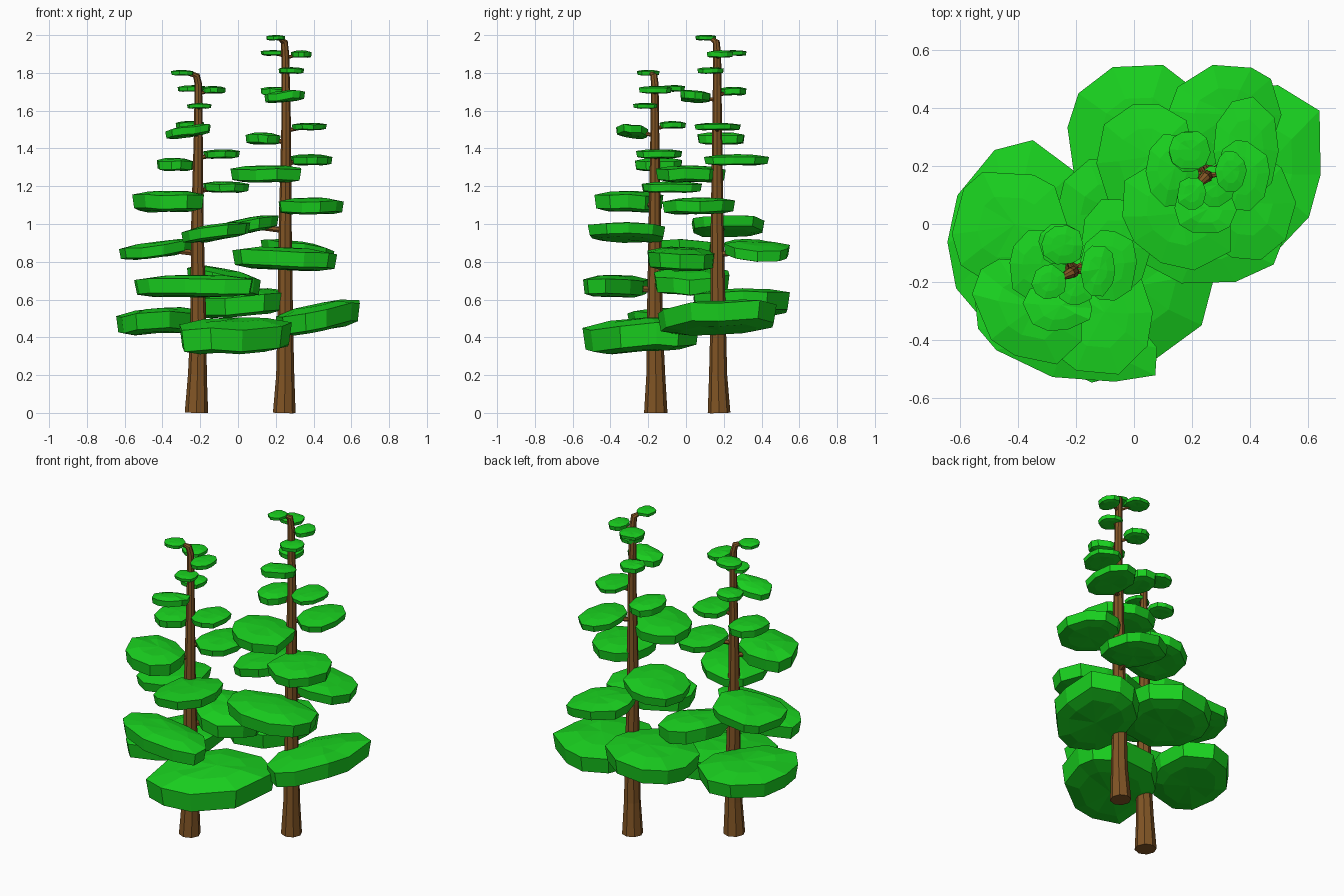
import bpy, bmesh, math, random
from mathutils import Vector

if "Cube" in bpy.data.objects:
    bpy.data.objects.remove(bpy.data.objects["Cube"])

random.seed(4)


def material(name, rgb):
    m = bpy.data.materials.new(name)
    m.diffuse_color = (*rgb, 1)
    m.use_nodes = True
    m.node_tree.nodes["Principled BSDF"].inputs["Base Color"].default_value = m.diffuse_color
    return m


BARK = material("bark", (0.22, 0.09, 0.018))
LEAF = material("leaf", (0.01, 0.65, 0.014))


def add_object(name, verts, faces, mat):
    me = bpy.data.meshes.new(name)
    me.from_pydata([tuple(v) for v in verts], [], faces)
    bm = bmesh.new()
    bm.from_mesh(me)
    bmesh.ops.recalc_face_normals(bm, faces=bm.faces)
    bm.to_mesh(me)
    bm.free()
    me.materials.append(mat)
    ob = bpy.data.objects.new(name, me)
    bpy.context.collection.objects.link(ob)
    return ob


def loft(rings, n):
    """Quads between consecutive rings of n points."""
    return [(r * n + i, r * n + (i + 1) % n, (r + 1) * n + (i + 1) % n, (r + 1) * n + i)
            for r in range(rings - 1) for i in range(n)]


def tube(name, path, n=8):
    """Tapered tube through (x, y, z, radius) points."""
    pts = [Vector(p[:3]) for p in path]
    verts = []
    for k, p in enumerate(pts):
        d = pts[min(k + 1, len(pts) - 1)] - pts[max(k - 1, 0)]
        q = Vector((0, 0, 1)).rotation_difference(d)
        for i in range(n):
            a = math.tau * i / n
            verts.append(p + q @ Vector((math.cos(a), math.sin(a), 0)) * path[k][3])
    faces = loft(len(path), n) + [tuple(range(n)), tuple(range(len(verts) - n, len(verts)))]
    return add_object(name, verts, faces, BARK)


def pad(name, x0, x1, y0, y1, z0, z1, sx=0, sy=0, skew=0, n=10):
    """Faceted foliage pad filling the given bounds, tilted by sx, sy, skewed in plan."""
    outline = []
    for i in range(n):
        a = math.tau * (i + random.uniform(-0.22, 0.22)) / n
        c, s = math.cos(a), math.sin(a)
        r = random.uniform(0.97, 1.06) / (abs(c) ** 2.3 + abs(s) ** 2.3) ** (1 / 2.3)
        outline.append(((c + skew * s) * r, (s + skew * c) * r, random.uniform(-0.08, 0.08)))
    verts = []
    # bottom ring, lower rim, upper rim, crown ring
    for s, z in ((0.65, -0.5), (0.95, -0.38), (1.0, 0.27), (0.55, 0.45)):
        for x, y, dz in outline:
            verts.append(Vector((x * s, y * s, z + dz * s)))
    verts += [Vector((0, 0, -0.5)), Vector((0.1, 0.05, 0.5))]
    for v in verts:
        v.z += sx * v.x + sy * v.y
    # fit to bounds
    for ax, (lo, hi) in enumerate(((x0, x1), (y0, y1), (z0, z1))):
        a, b = min(v[ax] for v in verts), max(v[ax] for v in verts)
        for v in verts:
            v[ax] = lo + (v[ax] - a) / (b - a) * (hi - lo)
    faces = loft(4, n)
    for i in range(n):
        j = (i + 1) % n
        faces += [(4 * n, j, i), (4 * n + 1, 3 * n + i, 3 * n + j)]
    return add_object(name, verts, faces, LEAF)


def tree(prefix, trunk, pads):
    tube(prefix + "_trunk", trunk)
    for k, p in enumerate(pads):
        pad(f"{prefix}_foliage_{k + 1}", *p)
        # branch from trunk into the pad
        c = Vector(((p[0] + p[1]) / 2, (p[2] + p[3]) / 2, (p[4] + p[5]) / 2))
        zs = c.z - 0.02
        lo = max((t for t in trunk if t[2] <= zs), key=lambda t: t[2])
        hi = min((t for t in trunk if t[2] > zs), key=lambda t: t[2], default=lo)
        f = (zs - lo[2]) / max(hi[2] - lo[2], 1e-6) if hi != lo else 0
        s = [lo[i] + (hi[i] - lo[i]) * f for i in range(4)]
        e = Vector(s[:3]).lerp(c, 0.7)
        w = min(s[3] * 0.5, (p[5] - p[4]) * 0.3)
        tube(f"{prefix}_branch_{k + 1}", [(*s[:3], w), (*e, w * 0.7)], 6)


# short tree, front left
tree("short_tree",
     [(-.22, -.16, 0, .062), (-.215, -.16, .2, .05), (-.21, -.165, .45, .043), (-.215, -.165, 1.0, .033),
      (-.21, -.165, 1.5, .023), (-.21, -.165, 1.74, .02), (-.22, -.17, 1.785, .019), (-.25, -.185, 1.8, .01)],
     [(-.355, -.235, -.26, -.14, 1.785, 1.815),
      (-.32, -.175, -.14, -.005, 1.70, 1.735),
      (-.185, -.065, -.25, -.075, 1.69, 1.73),
      (-.27, -.14, -.28, -.15, 1.61, 1.64),
      (-.385, -.145, -.37, -.2, 1.45, 1.53, .3, -.1),
      (-.33, -.18, -.14, 0, 1.505, 1.545),
      (-.185, .01, -.265, -.02, 1.345, 1.395),
      (-.43, -.235, -.27, -.02, 1.28, 1.35),
      (-.185, .06, -.235, .085, 1.165, 1.225),
      (-.56, -.18, -.485, -.12, 1.06, 1.175, 0, 0, -.15),
      (-.3, .065, -.52, -.11, .9, 1.01, .3, -.1),
      (-.63, -.22, -.2, .18, .81, .92, .3),
      (-.27, .12, -.17, .23, .62, .78, -.3),
      (-.55, .08, -.545, -.2, .61, .73, 0, 0, -.2),
      (-.645, -.19, -.31, .29, .41, .56, .1, 0, .1),
      (-.31, .285, -.548, .07, .31, .505, .05, .08, .15)])

# tall tree, back right
tree("tall_tree",
     [(.245, .175, 0, .06), (.25, .17, .2, .048), (.25, .17, .45, .042), (.25, .165, 1.0, .034),
      (.255, .165, 1.5, .026), (.25, .165, 1.9, .021), (.245, .16, 1.965, .019), (.215, .13, 1.985, .01)],
     [(.15, .25, .05, .16, 1.972, 2.0),
      (.12, .265, .19, .32, 1.89, 1.92),
      (.28, .39, .11, .25, 1.88, 1.92),
      (.215, .35, .06, .2, 1.795, 1.83),
      (.14, .355, -.03, .13, 1.64, 1.71, .2, -.1),
      (.12, .26, .18, .32, 1.68, 1.725),
      (.285, .47, .045, .29, 1.495, 1.535),
      (.04, .225, .06, .31, 1.42, 1.485),
      (.275, .5, .095, .44, 1.31, 1.37),
      (-.04, .335, -.16, .21, 1.22, 1.31, 0, 0, -.1),
      (.215, .56, -.125, .26, 1.05, 1.14),
      (-.13, .215, .03, .415, .93, 1.045, .45),
      (.12, .51, .2, .55, .8, .92, -.3, -.1),
      (-.03, .525, -.205, .16, .75, .88, -.1),
      (.2, .645, -.15, .48, .41, .6, .3, .08, .1),
      (-.23, .27, .04, .55, .5, .66, .2)])
